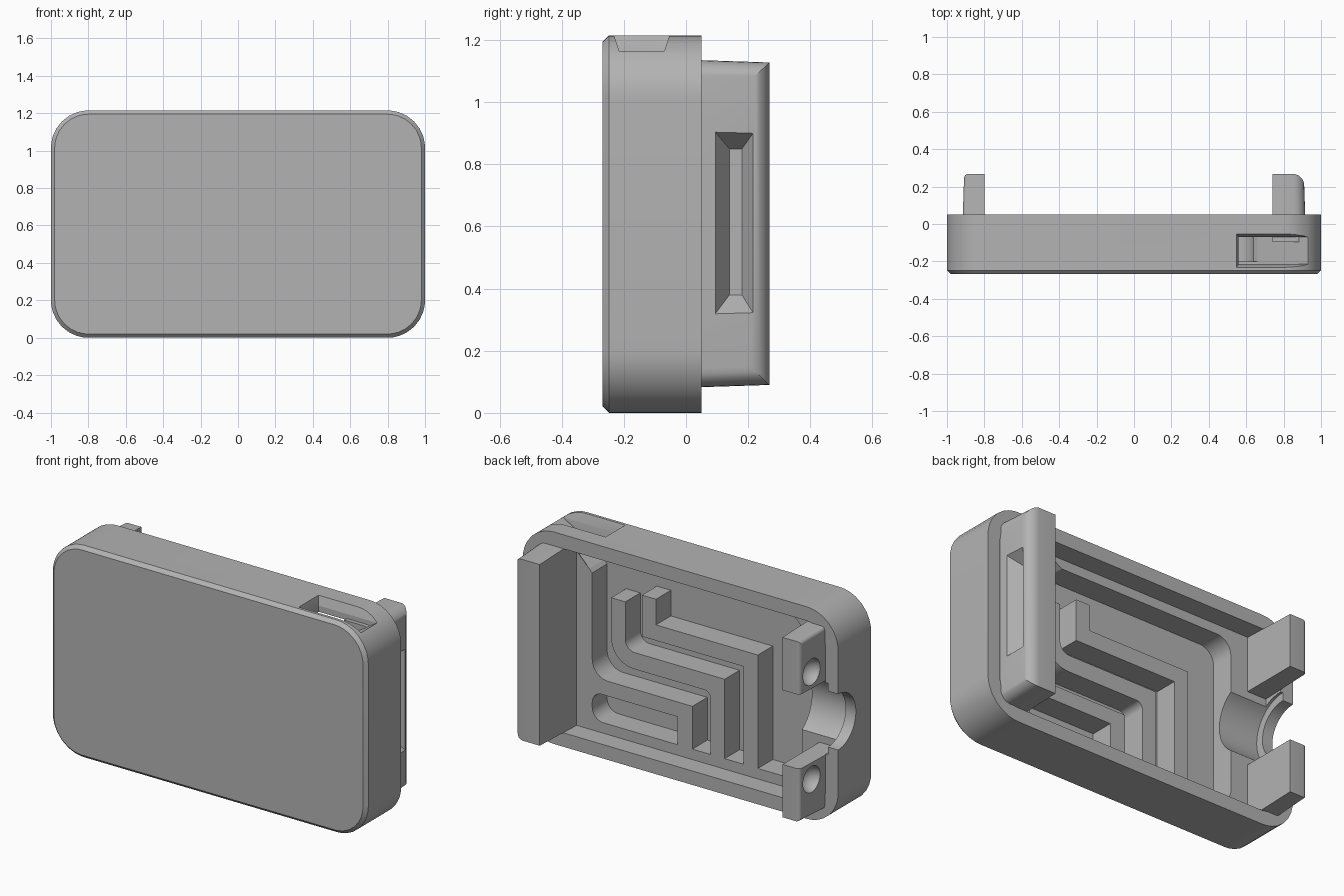
import bpy, bmesh, math
from mathutils import Vector

cube = bpy.data.objects.get("Cube")
if cube:
    bpy.data.objects.remove(cube, do_unlink=True)

grey = bpy.data.materials.new("plain_grey")
grey.use_nodes = True
COLOUR = (0.45, 0.45, 0.45, 1)
grey.diffuse_color = COLOUR
grey.node_tree.nodes["Principled BSDF"].inputs["Base Color"].default_value = COLOUR


def finish(name, bm):
    bmesh.ops.recalc_face_normals(bm, faces=bm.faces)
    mesh = bpy.data.meshes.new(name)
    bm.to_mesh(mesh)
    bm.free()
    mesh.materials.append(grey)
    ob = bpy.data.objects.new(name, mesh)
    bpy.context.collection.objects.link(ob)
    return ob


def hull_bm(points):
    bm = bmesh.new()
    for p in points:
        bm.verts.new(p)
    bmesh.ops.convex_hull(bm, input=bm.verts)
    bmesh.ops.dissolve_limit(bm, angle_limit=0.01, verts=bm.verts, edges=bm.edges)
    return bm


def hull(name, points):
    return finish(name, hull_bm(points))


def fillet(corners, steps=8):
    """Round each (x, z, radius) corner of an outline; the radius is optional."""
    out = []
    for i, c in enumerate(corners):
        p = Vector(c[:2])
        r = c[2] if len(c) > 2 else 0
        if not r:
            out.append(p)
            continue
        d1 = (Vector(corners[i - 1][:2]) - p).normalized()
        d2 = (Vector(corners[(i + 1) % len(corners)][:2]) - p).normalized()
        half = d1.angle(d2) / 2
        centre = p + (d1 + d2).normalized() * r / math.sin(half)
        a, b = (p + d * r / math.tan(half) - centre for d in (d1, d2))
        out += [centre + a.lerp(b, k / steps).normalized() * r for k in range(steps + 1)]
    return out


def rect(x0, x1, z0, z1, r):
    return fillet([(x0, z0, r), (x1, z0, r), (x1, z1, r), (x0, z1, r)])


def prism(name, outline, y0, y1):
    bm = bmesh.new()
    face = bm.faces.new([bm.verts.new((p.x, y0, p.y)) for p in outline])
    side = bmesh.ops.extrude_face_region(bm, geom=[face])["geom"]
    bmesh.ops.translate(bm, vec=(0, y1 - y0, 0),
                        verts=[g for g in side if isinstance(g, bmesh.types.BMVert)])
    return finish(name, bm)


def cylinder_x(name, x0, x1, y, z, r, n=48):
    ring = [(r * math.cos(k * math.tau / n), r * math.sin(k * math.tau / n)) for k in range(n)]
    return hull(name, [(x, y + a, z + b) for x in (x0, x1) for a, b in ring])


def cut(ob, tool):
    """Subtract the tool for good, then discard it."""
    mod = ob.modifiers.new("cut", "BOOLEAN")
    mod.operation, mod.solver, mod.object = "DIFFERENCE", "EXACT", tool
    bpy.context.view_layer.update()
    graph = bpy.context.evaluated_depsgraph_get()
    mesh = bpy.data.meshes.new_from_object(ob.evaluated_get(graph))
    ob.modifiers.clear()
    ob.data = mesh
    bpy.data.objects.remove(tool, do_unlink=True)


H = 1.215
MID = H / 2
LEDGE, FLOOR, RIM, BACK = -0.065, -0.2, 0.05, 0.268

# Outer shell with a chamfered front edge
chamfer = 0.02
shell = hull("case_shell",
             [(p.x, y, p.y) for y in (-0.248, RIM) for p in rect(-1, 1, 0, H, 0.2)] +
             [(p.x, -BACK, p.y) for p in rect(-1 + chamfer, 1 - chamfer, chamfer,
                                              H - chamfer, 0.18)])

# Shallow cavity behind the rim, down to the ledge
cut(shell, prism("rim_cavity", rect(-0.92, 0.92, 0.08, H - 0.08, 0.12), LEDGE, 0.3))

# Deep cavity, leaving three stepped ridges standing
deep = prism("deep_cavity", fillet([
    (-0.69, 0.14, 0.06), (0.64, 0.14, 0.07), (0.64, 0.98), (0.74, 1.08), (0.74, 1.13),
    (0.5, 1.13), (0.42, 1.08), (-0.69, 1.08, 0.09)]), FLOOR, 0)
ridges = [
    [(0.325, 0.937), (0.236, 0.937), (0.236, 0.79), (-0.41, 0.79), (-0.41, 0.1),
     (-0.32, 0.1), (-0.32, 0.7), (0.325, 0.7)],
    [(0.52, 0.87), (0.43, 0.87), (0.43, 0.595, 0.06), (-0.2, 0.595), (-0.2, 0.1),
     (-0.11, 0.1), (-0.11, 0.5, 0.04), (0.52, 0.5, 0.14)],
    [(0.7, 0.6), (0.64, 0.6), (0.64, 0.385, 0.1), (0.005, 0.385), (0.005, 0.1),
     (0.1, 0.1), (0.1, 0.3), (0.64, 0.3, 0.06), (0.64, 0.23), (0.7, 0.23)],
]
for outline in ridges:
    cut(deep, prism("ridge", fillet(outline), -0.3, 0.1))
cut(shell, deep)

# Slot in the top wall with a sloped floor and a flared mouth
cut(shell, prism("slot", fillet([(0.56, 1.3), (0.56, 1.0), (0.66, 1.0), (0.94, 1.17),
                                 (0.94, 1.3)]), -0.215, -0.07))
cut(shell, hull("slot_mouth",
                [(x, y, 1.165) for x in (0.56, 0.93) for y in (-0.215, -0.07)] +
                [(x, y, 1.225) for x in (0.545, 0.955) for y in (-0.235, -0.05)]))

# Stepped half-round opening in the right wall
cut(shell, cylinder_x("outer_opening", -1.1, -0.88, RIM, MID, 0.16))
cut(shell, cylinder_x("inner_opening", -0.935, -0.6, RIM, MID, 0.205))


def post(name, x_in, x_out, z0, z1, taper, radius, round_low, round_high):
    """Drafted upright on the ledge, rounded along its outer edges."""
    draft = 0.012 if x_out > 0 else -0.012
    bm = hull_bm([(x, y, z) for y, k in ((LEDGE - 0.03, 0), (BACK, 1)) for x, z in (
        (x_in, z0 + taper * k * round_low), (x_in, z1 - taper * k * round_high),
        (x_out - draft * k, z0 + taper * k * round_low),
        (x_out - draft * k, z1 - taper * k * round_high))])
    picked = []
    for e in bm.edges:
        m = (e.verts[0].co + e.verts[1].co) / 2
        outer = all(abs(v.co.x - x_out) < 0.02 for v in e.verts)
        low, high = m.z < z0 + 0.03, m.z > z1 - 0.03
        if outer and m.y > 0 and ((low and round_low) or (high and round_high)
                                  or not (low or high)):
            picked.append(e)
    bmesh.ops.bevel(bm, geom=picked, offset=radius, segments=6, profile=0.5,
                    affect="EDGES", clamp_overlap=True)
    return finish(name, bm)


# Long grip at the left end, with a tapered finger recess
grip = post("left_grip", 0.74, 0.92, 0.078, H - 0.075, 0.012, 0.06, True, True)
cut(grip, hull("finger_recess",
               [(0.935, y, z) for y in (0.08, 0.23) for z in (0.3, 0.92)] +
               [(0.845, y, z) for y in (0.14, 0.18) for z in (0.38, 0.85)]))

# Pair of dimpled tabs at the right end
tabs = []
for name, low in (("lower_tab", True), ("upper_tab", False)):
    z0, z1 = (0.08, 0.395) if low else (H - 0.395, H - 0.08)
    tab = post(name, -0.8, -0.92, z0, z1, 0.012, 0.022, low, not low)
    bm = bmesh.new()
    bmesh.ops.create_uvsphere(bm, u_segments=32, v_segments=16, radius=0.075)
    bmesh.ops.translate(bm, verts=bm.verts,
                        vec=(-0.92, 0.165, 0.3 if low else H - 0.3))
    cut(tab, finish("dimple", bm))
    tabs.append(tab)

# Smooth the curves, keep the edges sharp
bpy.ops.object.select_all(action="DESELECT")
for ob in [shell, grip] + tabs:
    ob.select_set(True)
    bpy.context.view_layer.objects.active = ob
bpy.ops.object.shade_smooth_by_angle(angle=math.radians(30))
